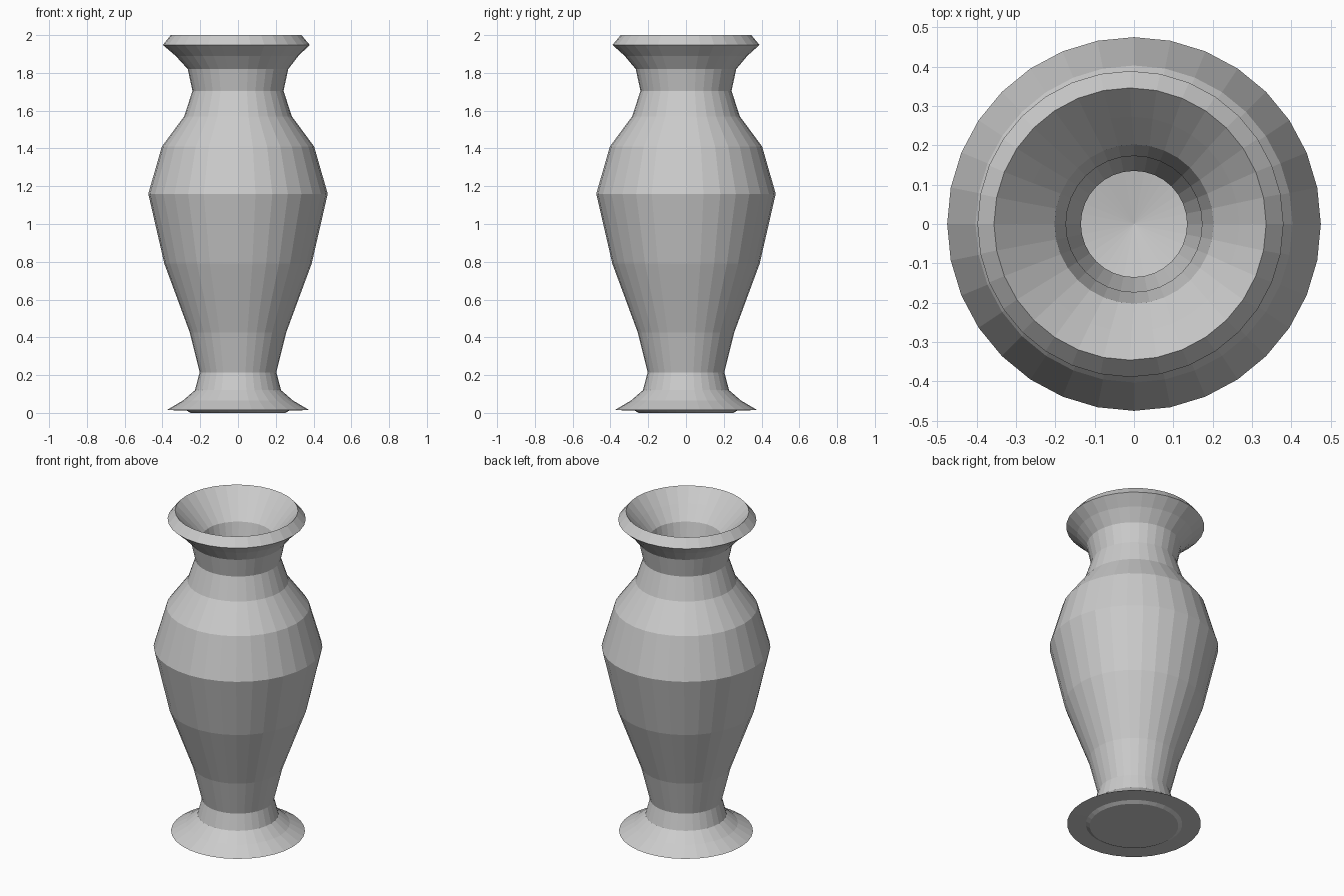
import bpy, bmesh
from math import cos, sin, pi

if "Cube" in bpy.data.objects:
    bpy.data.objects.remove(bpy.data.objects["Cube"])

SIDES = 32

# Profile of (radius, height, x shift), from the underside up the outside, then down the inside
PROFILE = [
    # foot
    (0.25, 0.0, 0), (0.272, 0.012, 0), (0.377, 0.015, 0), (0.292, 0.065, 0), (0.228, 0.12, 0),
    # body
    (0.203, 0.215, 0), (0.255, 0.425, 0), (0.39, 0.79, 0), (0.475, 1.16, 0),
    (0.403, 1.41, 0), (0.285, 1.57, 0),
    # neck and slightly off-centre lip
    (0.241, 1.705, 0), (0.266, 1.82, 0), (0.325, 1.89, -0.005),
    (0.389, 1.948, -0.009), (0.346, 2.0, -0.01),
    # hollow inside
    (0.273, 1.92, -0.006), (0.202, 1.84, 0), (0.173, 1.71, 0), (0.228, 1.535, 0),
    (0.34, 1.37, 0), (0.407, 1.16, 0), (0.325, 0.81, 0), (0.19, 0.44, 0),
    (0.135, 0.215, 0), (0.165, 0.13, 0),
]

bm = bmesh.new()
rings = [[bm.verts.new((r * cos(2 * pi * i / SIDES) + dx, r * sin(2 * pi * i / SIDES), z))
          for i in range(SIDES)] for r, z, dx in PROFILE]

# Walls between neighbouring rings
for a, b in zip(rings, rings[1:]):
    for i in range(SIDES):
        j = (i + 1) % SIDES
        bm.faces.new((a[i], a[j], b[j], b[i]))

# Flat base and dished inner floor
bm.faces.new(rings[0][::-1])
centre = bm.verts.new((0, 0, 0.10))
for i in range(SIDES):
    bm.faces.new((rings[-1][i], rings[-1][(i + 1) % SIDES], centre))

bmesh.ops.recalc_face_normals(bm, faces=bm.faces)
mesh = bpy.data.meshes.new("vase")
bm.to_mesh(mesh)
bm.free()
bpy.context.collection.objects.link(bpy.data.objects.new("vase", mesh))
